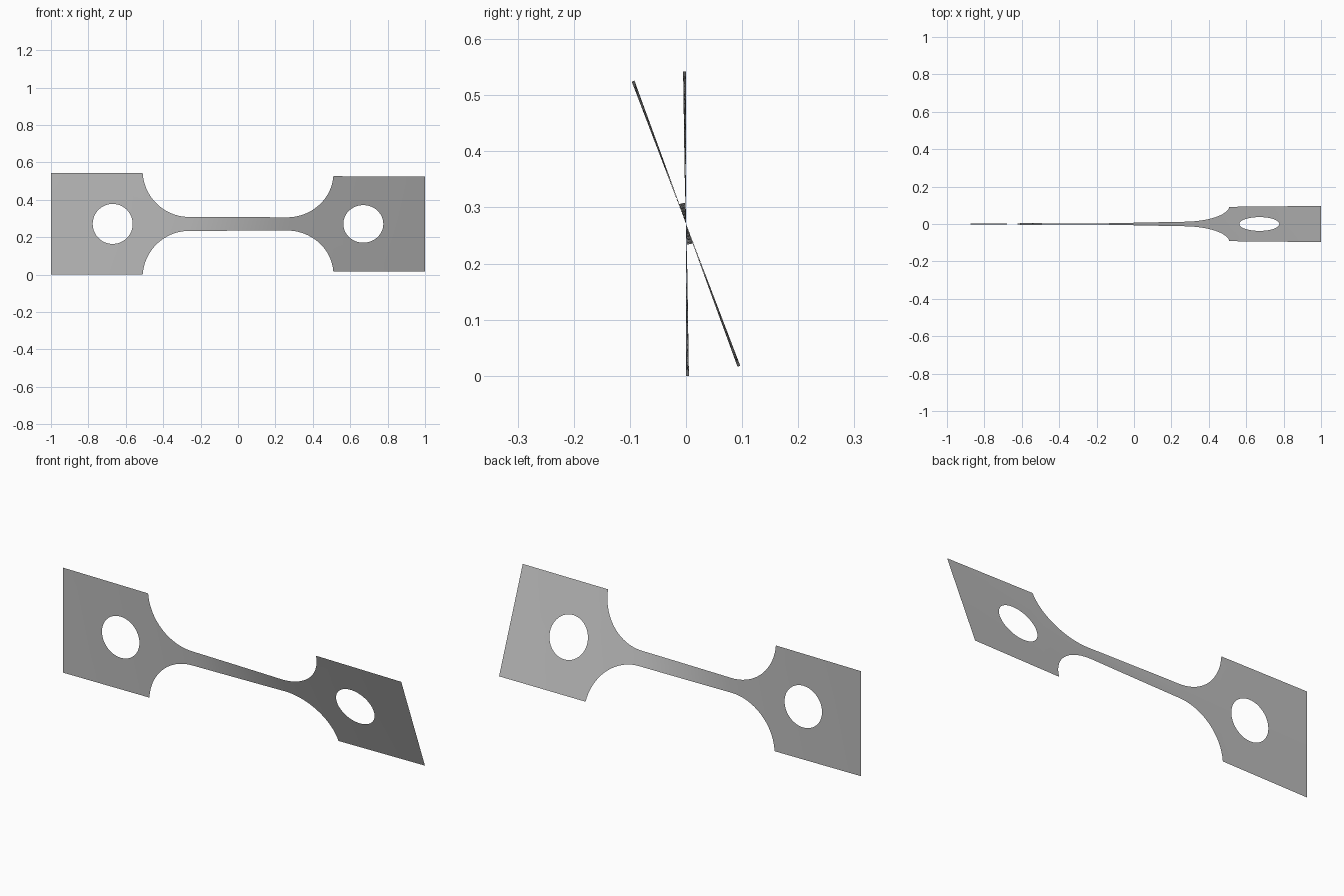
import bpy, bmesh
from math import sin, cos, pi, radians, sqrt

cube = bpy.data.objects.get("Cube")
if cube:
    bpy.data.objects.remove(cube)

HALF, NECK, MID = 0.271, 0.037, 0.271      # grip half height, neck half height, axis height
FILLET, FILLET_X = 0.25, 0.26              # shoulder arc radius and centre
HOLE, HOLE_X = 0.107, 0.67                 # grip hole radius and centre
SHOULDER = FILLET_X + sqrt(FILLET**2 - (NECK + FILLET - HALF)**2)
ROWS = 6
TWIST = [(-1, 0), (-SHOULDER, 1.1), (-FILLET_X, 2.2),
         (FILLET_X, 18.7), (SHOULDER, 19.8), (1, 20.9)]


def twist(x):
    """Angle about the long axis: slow in the grips, fast in the neck."""
    for (x0, a0), (x1, a1) in zip(TWIST, TWIST[1:]):
        if x <= x1 + 1e-6:
            return radians(a0 + (a1 - a0) * (x - x0) / (x1 - x0))
    return radians(TWIST[-1][1])


def outer(x):
    """Half height of the sheet."""
    d = abs(x) - FILLET_X
    if d <= 0:
        return NECK
    if abs(x) >= SHOULDER - 1e-6:
        return HALF
    return NECK + FILLET - sqrt(FILLET**2 - d * d)


def inner(x):
    """Half height of the hole."""
    return sqrt(max(0, HOLE**2 - (abs(x) - HOLE_X)**2))


# Column positions for one half, following the arcs evenly
columns = [FILLET_X * i / 12 for i in range(13)]
columns += [FILLET_X + FILLET * sin(pi / 2 * i / 20) for i in range(1, 20)]
columns += [SHOULDER]
columns += [HOLE_X - HOLE * cos(pi * i / 24) for i in range(25)]
columns += [0.85, 0.92, 1.0]
columns = sorted({round(c, 6) for c in columns})
columns = [-c for c in reversed(columns) if c > 0] + columns

# Twisted sheet, upper and lower halves
bm = bmesh.new()
for side in (1, -1):
    grid = []
    for x in columns:
        a, lo, hi = twist(x), inner(x), outer(x)
        line = []
        for r in range(ROWS + 1):
            h = side * (lo + (hi - lo) * r / ROWS)
            line.append(bm.verts.new((x, -h * sin(a), MID + h * cos(a))))
        grid.append(line)
    for left, right in zip(grid, grid[1:]):
        for r in range(ROWS):
            quad = [left[r], right[r], right[r + 1], left[r + 1]]
            bm.faces.new(quad if side > 0 else quad[::-1])
bmesh.ops.remove_doubles(bm, verts=bm.verts, dist=1e-5)

mesh = bpy.data.meshes.new("twisted_test_strip")
bm.to_mesh(mesh)
bm.free()
strip = bpy.data.objects.new("twisted_test_strip", mesh)
bpy.context.collection.objects.link(strip)

# Plain grey metal
grey = bpy.data.materials.new("plain_grey")
grey.use_nodes = True
grey.diffuse_color = (0.5, 0.5, 0.5, 1)
grey.node_tree.nodes["Principled BSDF"].inputs["Base Color"].default_value = (0.5, 0.5, 0.5, 1)
mesh.materials.append(grey)

bpy.context.view_layer.objects.active = strip
strip.select_set(True)
bpy.ops.object.shade_smooth_by_angle()
